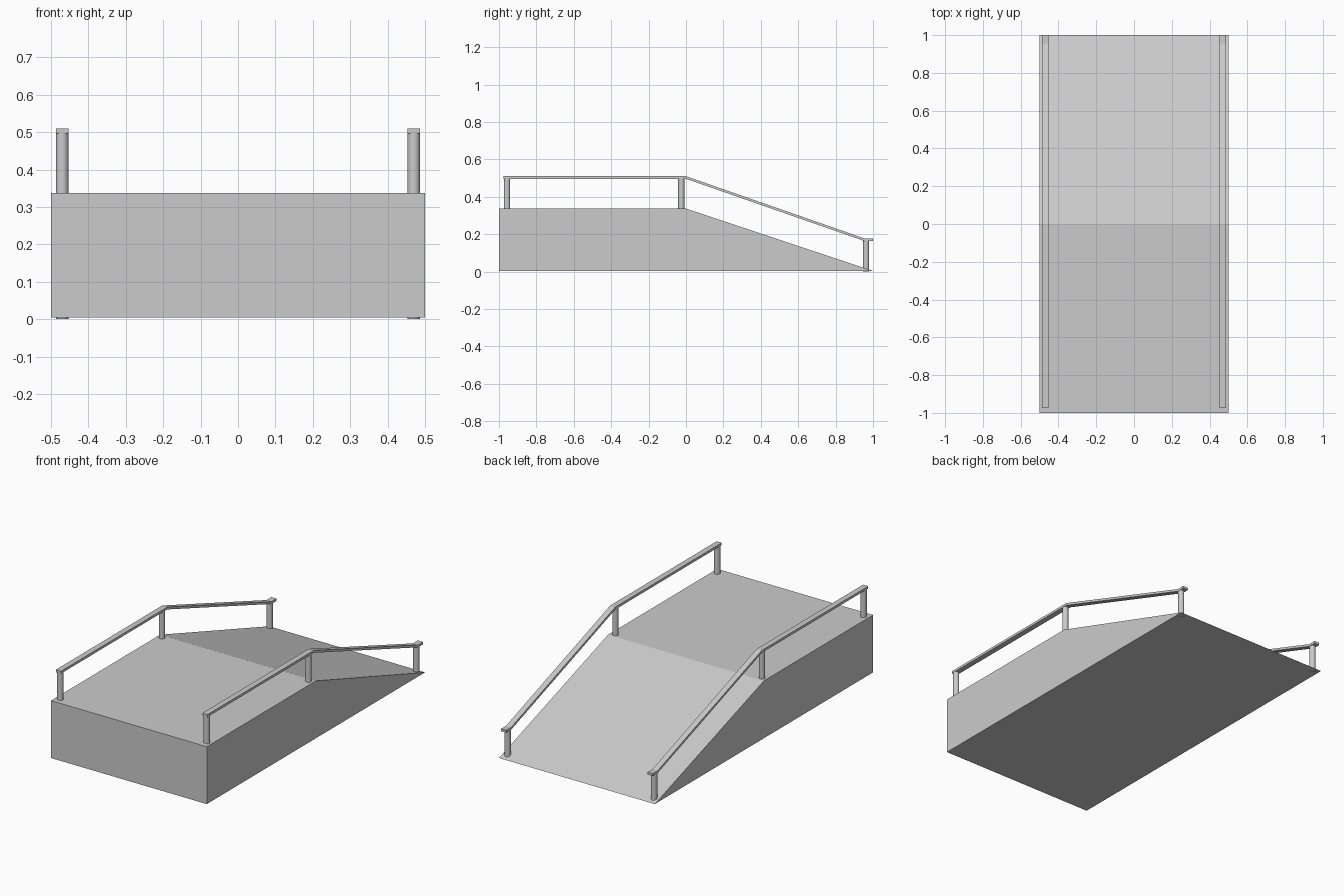
import bpy, bmesh

if "Cube" in bpy.data.objects:
    bpy.data.objects.remove(bpy.data.objects["Cube"])


def extrude_profile(name, profile, x0, x1):
    """Extrude a closed (y, z) profile from x0 to x1."""
    bm = bmesh.new()
    face = bm.faces.new([bm.verts.new((x0, y, z)) for y, z in profile])
    ext = bmesh.ops.extrude_face_region(bm, geom=[face])
    verts = [v for v in ext["geom"] if isinstance(v, bmesh.types.BMVert)]
    bmesh.ops.translate(bm, verts=verts, vec=(x1 - x0, 0, 0))
    bmesh.ops.recalc_face_normals(bm, faces=bm.faces)
    mesh = bpy.data.meshes.new(name)
    bm.to_mesh(mesh)
    bm.free()
    obj = bpy.data.objects.new(name, mesh)
    bpy.context.collection.objects.link(obj)
    return obj


def post(name, x, y, z0, z1):
    bpy.ops.mesh.primitive_cylinder_add(vertices=24, radius=0.0165, depth=z1 - z0,
                                        location=(x, y, (z0 + z1) / 2))
    bpy.context.object.name = name
    bpy.ops.object.shade_smooth_by_angle()


# Platform with sloping ramp
extrude_profile("ramp_body", [(-1, 0.004), (1, 0.004), (0, 0.337), (-1, 0.337)], -0.5, 0.5)

# Handrail path along its top edge: level, sloping, short level end
path = [(-0.975, 0.51), (0, 0.51), (0.955, 0.177), (1, 0.177)]
rail = path + [(y, z - 0.014) for y, z in reversed(path)]

for side, s in (("left", -1), ("right", 1)):
    extrude_profile(f"{side}_handrail", rail, s * 0.47 - 0.0165, s * 0.47 + 0.0165)
    # Posts under the rail
    post(f"{side}_front_post", s * 0.47, -0.957, 0.333, 0.498)
    post(f"{side}_middle_post", s * 0.47, -0.025, 0.333, 0.498)
    post(f"{side}_ramp_post", s * 0.47, 0.963, 0.0, 0.165)
